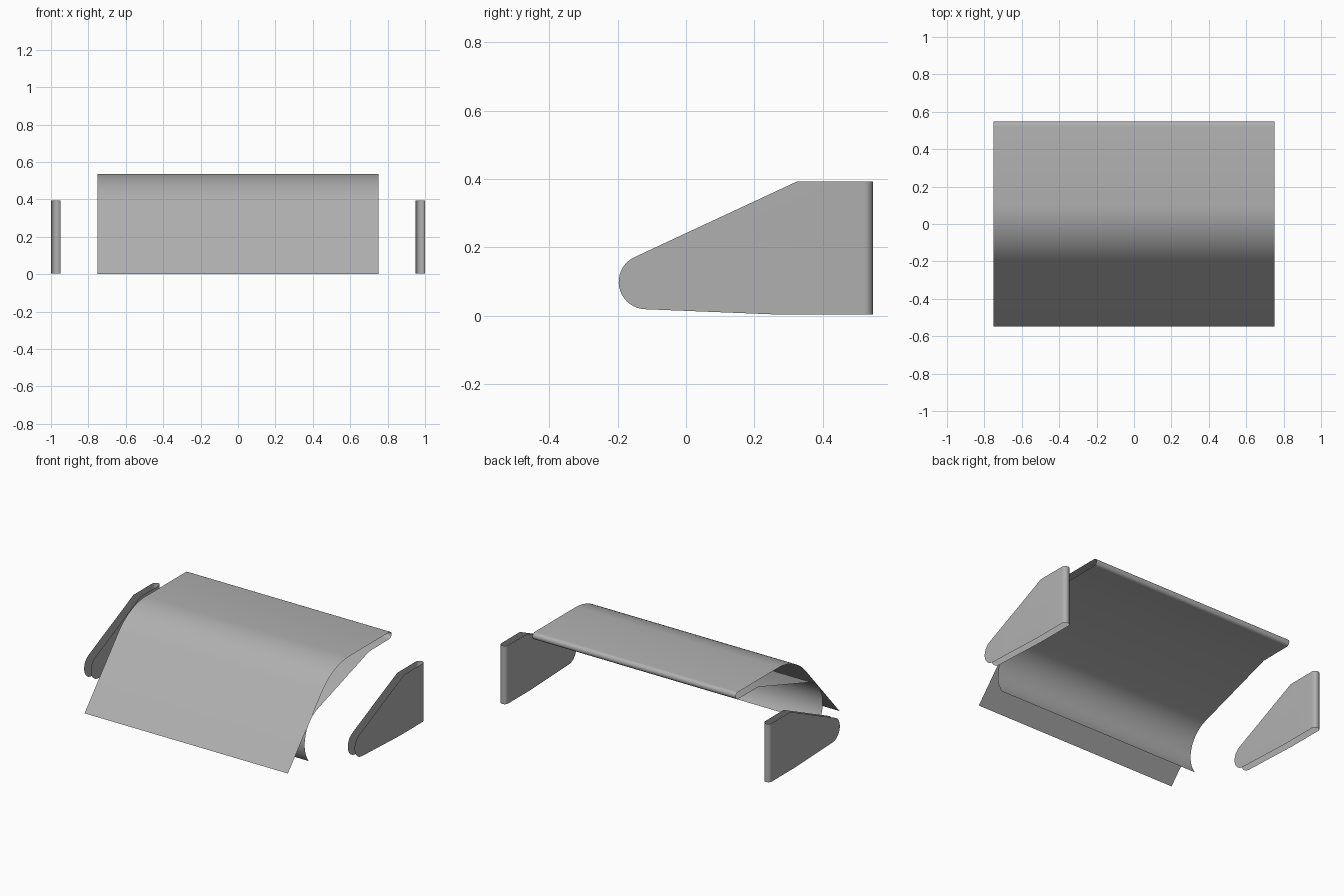
import bpy, bmesh
from math import sin, cos, radians

if "Cube" in bpy.data.objects:
    bpy.data.objects.remove(bpy.data.objects["Cube"])

# Mid grey surface
grey = bpy.data.materials.new("mid_grey")
grey.diffuse_color = (0.435, 0.435, 0.435, 1)
grey.use_nodes = True
grey.node_tree.nodes["Principled BSDF"].inputs["Base Color"].default_value = grey.diffuse_color


def arc(cy, cz, r, start, end, steps):
    """Points on an arc, angles in degrees."""
    return [(cy + r * cos(radians(start + (end - start) * i / steps)),
             cz + r * sin(radians(start + (end - start) * i / steps)))
            for i in range(steps + 1)]


def finish(bm, name):
    bmesh.ops.remove_doubles(bm, verts=bm.verts, dist=1e-5)
    bmesh.ops.recalc_face_normals(bm, faces=bm.faces)
    mesh = bpy.data.meshes.new(name)
    bm.to_mesh(mesh)
    bm.free()
    mesh.materials.append(grey)
    obj = bpy.data.objects.new(name, mesh)
    bpy.context.collection.objects.link(obj)
    bpy.ops.object.select_all(action='DESELECT')
    obj.select_set(True)
    bpy.context.view_layer.objects.active = obj
    bpy.ops.object.shade_smooth_by_angle(angle=radians(30))
    return obj


# Folded cover: outer slope, rounded bend, flat top, round back edge, inner lining
profile = [(-0.547, 0.0)]
profile += arc(0.10, 0.150, 0.386, 139, 90, 16)
profile += arc(0.525, 0.513, 0.023, 90, -90, 10)
profile += [(0.31, 0.488)]
profile += arc(-0.17, 0.122, 0.20, 108.5, 217.5, 20)
bm = bmesh.new()
rows = [[bm.verts.new((x, y, z)) for y, z in profile] for x in (-0.752, 0.752)]
for i in range(len(profile) - 1):
    bm.faces.new((rows[0][i], rows[1][i], rows[1][i + 1], rows[0][i + 1]))
finish(bm, "folded_cover")

# End plates: two thin walls joined only by a half-round back edge
low, high, back, thick = 0.003, 0.393, 0.522, 0.05
outline = [(back, low), (back, high), (0.325, high)]
outline += arc(-0.117, 0.099, 0.08, 114.8, 268, 18)
outline += [(0.28, low)]
bm = bmesh.new()
for x in (1 - thick, 1.0):
    bm.faces.new([bm.verts.new((x, y, z)) for y, z in outline])
edge = arc(1 - thick / 2, back, thick / 2, 0, 180, 12)
cols = [(bm.verts.new((x, y, low)), bm.verts.new((x, y, high))) for x, y in edge]
for a, b in zip(cols, cols[1:]):
    bm.faces.new((a[0], b[0], b[1], a[1]))
plate = finish(bm, "end_plates")
mirror = plate.modifiers.new("mirror", 'MIRROR')
mirror.use_axis = (True, False, False)
